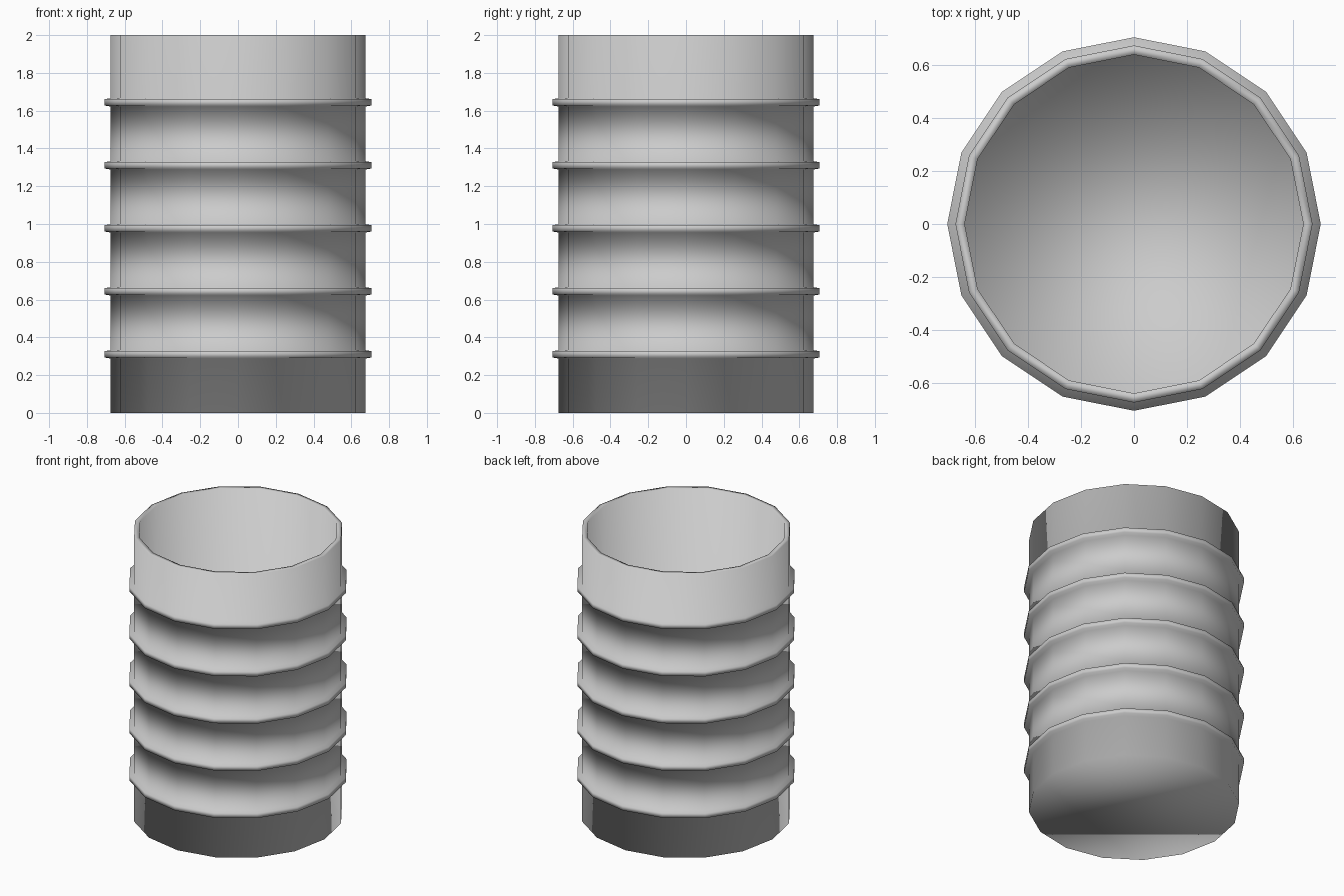
import bpy, bmesh, math

if "Cube" in bpy.data.objects:
    bpy.data.objects.remove(bpy.data.objects["Cube"])

SIDES = 16
R_BODY, R_RING, R_INNER = 0.675, 0.706, 0.64
FLOOR = 0.04

# Half profile (radius, z): outer wall with five raised hoops, rim, inner wall
profile = [(R_BODY, 0.0)]
for i in range(5):
    z = 0.31 + i * 0.3335
    profile += [(R_BODY, z - 0.022), (R_RING, z - 0.017),
                (R_RING, z + 0.017), (R_BODY, z + 0.022)]
profile += [(R_BODY, 2.0), (R_INNER, 2.0), (R_INNER, FLOOR)]

# Lathe the profile into one continuous shell
bm = bmesh.new()
loops = []
for r, z in profile:
    loops.append([bm.verts.new((r * math.cos(2 * math.pi * k / SIDES),
                                r * math.sin(2 * math.pi * k / SIDES), z))
                  for k in range(SIDES)])
for a, b in zip(loops, loops[1:]):
    for k in range(SIDES):
        n = (k + 1) % SIDES
        bm.faces.new((a[k], a[n], b[n], b[k]))

# Underside and inside floor
bm.faces.new(list(reversed(loops[0])))
bm.faces.new(loops[-1])
bmesh.ops.recalc_face_normals(bm, faces=bm.faces)
for f in bm.faces:
    f.smooth = True

mesh = bpy.data.meshes.new("ribbed_container")
bm.to_mesh(mesh)
bm.free()
obj = bpy.data.objects.new("ribbed_container", mesh)
bpy.context.collection.objects.link(obj)
